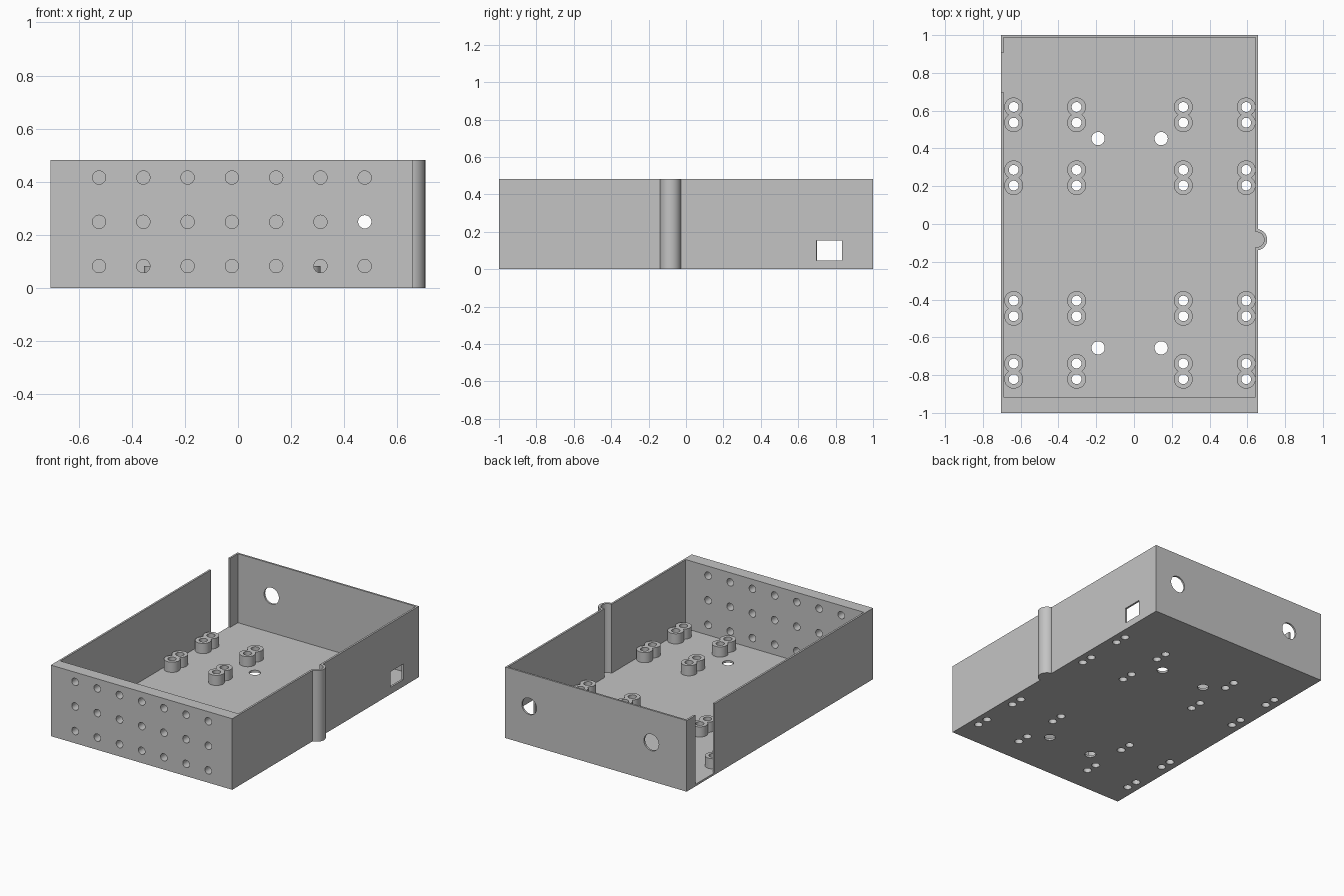
import bpy, bmesh
from mathutils import Matrix, Vector
from math import radians

if "Cube" in bpy.data.objects:
    bpy.data.objects.remove(bpy.data.objects["Cube"])

grey = bpy.data.materials.new("plain_grey")
grey.use_nodes = True
colour = (0.55, 0.55, 0.55, 1)
grey.diffuse_color = colour
grey.node_tree.nodes["Principled BSDF"].inputs["Base Color"].default_value = colour

# Overall dimensions
X0, X1, Y0, Y1, TOP = -0.705, 0.657, -1, 1, 0.482
WALL, FLOOR, FRONT = 0.013, 0.014, 0.083
BOSS_TOP, BOSS_R, SCREW_R, PITCH = 0.083, 0.05, 0.026, 0.083
BOSS_X = (-0.637, -0.304, 0.261, 0.594)
BOSS_Y = (0.578, 0.245, -0.447, -0.78)


def add_box(bm, lo, hi):
    lo, hi = Vector(lo), Vector(hi)
    m = Matrix.Translation((lo + hi) / 2) @ Matrix.Diagonal((*(hi - lo), 1))
    bmesh.ops.create_cube(bm, size=1, matrix=m)


def add_rod(bm, centre, r, length, axis="Z", sides=32):
    m = Matrix.Translation(centre)
    if axis == "Y":
        m = m @ Matrix.Rotation(radians(90), 4, "X")
    bmesh.ops.create_cone(bm, cap_ends=True, segments=sides, radius1=r,
                          radius2=r, depth=length, matrix=m)


def make(name, bm):
    mesh = bpy.data.meshes.new(name)
    bm.to_mesh(mesh)
    bm.free()
    mesh.materials.append(grey)
    ob = bpy.data.objects.new(name, mesh)
    bpy.context.collection.objects.link(ob)
    return ob


def boolean(ob, bm, operation="DIFFERENCE"):
    """Apply a boolean with a temporary helper, then remove the helper."""
    tool = make("cutter", bm)
    tool.hide_render = True
    mod = ob.modifiers.new("cut", "BOOLEAN")
    mod.operation, mod.object, mod.solver = operation, tool, "EXACT"
    bpy.context.view_layer.objects.active = ob
    bpy.ops.object.modifier_apply(modifier=mod.name)
    bpy.data.objects.remove(tool)


def smooth(ob):
    bpy.ops.object.select_all(action="DESELECT")
    ob.select_set(True)
    bpy.context.view_layer.objects.active = ob
    bpy.ops.object.shade_smooth_by_angle(angle=radians(30))


# Solid block with the rounded rib on its side
bm = bmesh.new()
add_box(bm, (X0, Y0, 0), (X1, Y1, TOP))
case = make("case", bm)
rib = (0.649, -0.083, TOP / 2)
bm = bmesh.new()
add_rod(bm, rib, 0.056, TOP, sides=48)
boolean(case, bm, "UNION")

# Open cavity with a thick front wall
bm = bmesh.new()
add_box(bm, (X0 + WALL, Y0 + FRONT, FLOOR), (X1 - WALL, Y1 - WALL, 1))
boolean(case, bm)

# Channel inside the rib
bm = bmesh.new()
add_rod(bm, (rib[0], rib[1], FLOOR + 0.5), 0.04, 1, sides=48)
boolean(case, bm)

# Side slot, side window, wall holes and floor holes
bm = bmesh.new()
add_box(bm, (X0 - 0.1, 0.7, FLOOR), (X0 + 0.05, 0.905, 1))
add_box(bm, (X1 - 0.05, 0.698, 0.047), (X1 + 0.1, 0.834, 0.153))
for col in range(7):
    for row in range(3):
        add_rod(bm, (-0.523 + col / 6, Y0, 0.083 + row / 6), 0.025, 0.3, "Y")
for x in (-0.44, 0.477):
    add_rod(bm, (x, Y1, 0.263), 0.056, 0.1, "Y")
for x in (-0.19, 0.144):
    for y in (0.452, -0.656):
        add_rod(bm, (x, y, 0), 0.035, 0.1)
for x in BOSS_X:
    for y in BOSS_Y:
        for s in (-0.5, 0.5):
            add_rod(bm, (x, y + s * PITCH, 0), SCREW_R, 0.1)
boolean(case, bm)
smooth(case)

# Paired screw standoffs: two merged posts, drilled through, then shared
height = BOSS_TOP - FLOOR
bm = bmesh.new()
add_rod(bm, (0, -PITCH / 2, height / 2), BOSS_R, height)
pair = make("standoff_pair", bm)
bm = bmesh.new()
add_rod(bm, (0, PITCH / 2, height / 2), BOSS_R, height)
boolean(pair, bm, "UNION")
bm = bmesh.new()
for s in (-0.5, 0.5):
    add_rod(bm, (0, s * PITCH, 0), SCREW_R, 0.5)
boolean(pair, bm)
smooth(pair)
for i, x in enumerate(BOSS_X):
    for j, y in enumerate(BOSS_Y):
        ob = pair
        if i or j:
            ob = bpy.data.objects.new("standoff_pair", pair.data)
            bpy.context.collection.objects.link(ob)
        ob.location = (x, y, FLOOR)
